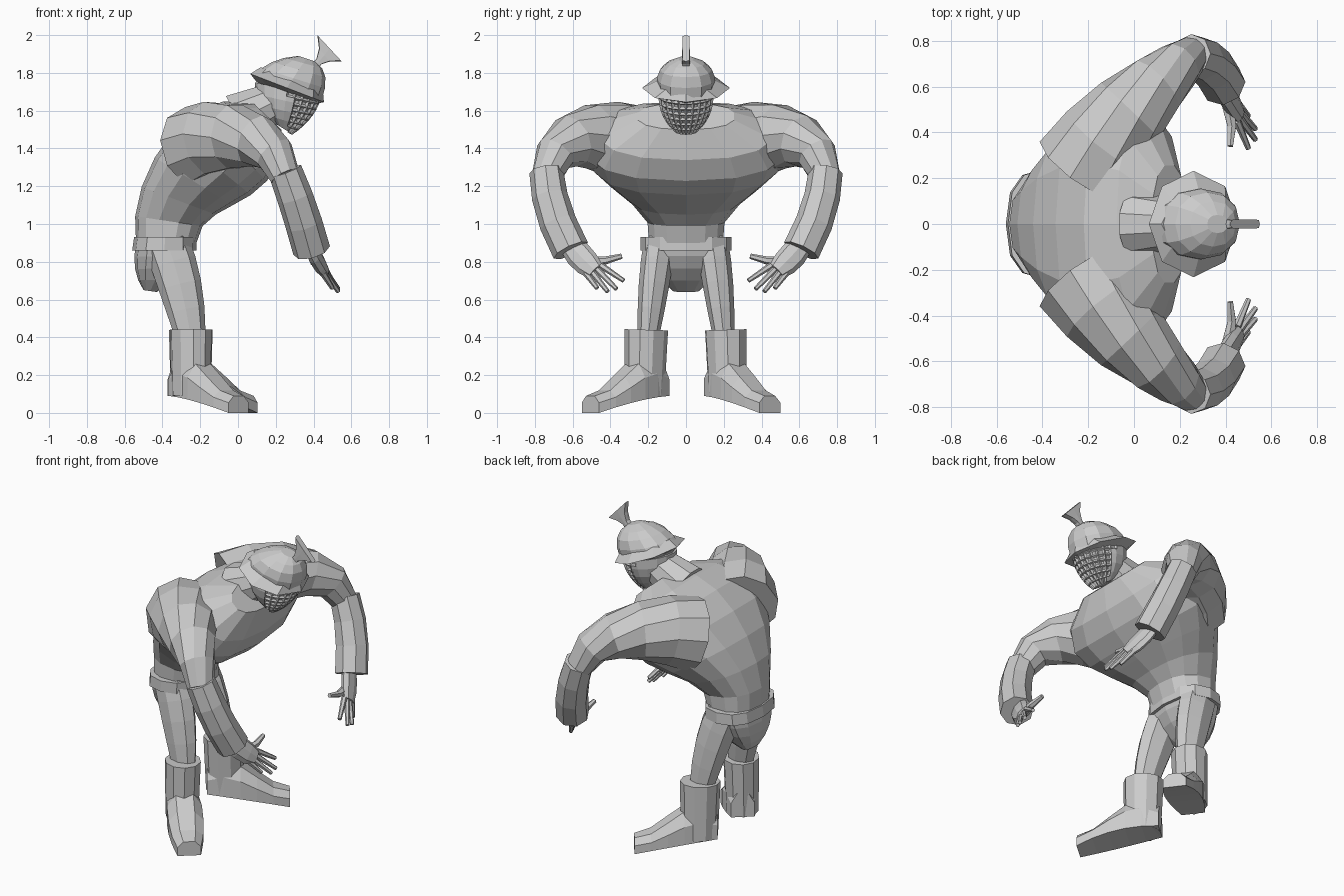
import bpy, bmesh
from math import sin, cos, tau, copysign
from mathutils import Vector

default_cube = bpy.data.objects.get("Cube")
if default_cube:
    bpy.data.objects.remove(default_cube)

GREY = (0.6, 0.6, 0.6, 1)
grey = bpy.data.materials.new("plain grey")
grey.use_nodes = True
grey.diffuse_color = GREY
grey.node_tree.nodes["Principled BSDF"].inputs["Base Color"].default_value = GREY


def curve(t, *controls):
    """Point on a Bezier curve of any degree; controls are numbers or vectors."""
    while len(controls) > 1:
        controls = [a * (1 - t) + b * t for a, b in zip(controls, controls[1:])]
    return controls[0]


def steps(count):
    return [i / (count - 1) for i in range(count)]


def oval(centre, across, along, sides, power=2):
    """Ring of points; a higher power gives a squarer outline."""
    def shape(value):
        return copysign(abs(value) ** (2 / power), value)
    angles = [tau * i / sides for i in range(sides)]
    return [centre + across * shape(cos(a)) + along * shape(sin(a)) for a in angles]


def loft(name, rings, keep=None):
    """Skin equal rings into a flat shaded object; keep selects faces of an open shell."""
    bm = bmesh.new()
    rows = [[bm.verts.new(point) for point in ring] for ring in rings]
    for low, high in zip(rows, rows[1:]):
        for i in range(len(low)):
            bm.faces.new((low[i - 1], low[i], high[i], high[i - 1]))
    bm.faces.new(rows[0])
    bm.faces.new(rows[-1])
    bmesh.ops.recalc_face_normals(bm, faces=bm.faces)
    if keep:
        unwanted = [face for face in bm.faces if not keep(face)]
        bmesh.ops.delete(bm, geom=unwanted, context='FACES')
    mesh = bpy.data.meshes.new(name)
    bm.to_mesh(mesh)
    bm.free()
    mesh.materials.append(grey)
    obj = bpy.data.objects.new(name, mesh)
    bpy.context.collection.objects.link(obj)
    return obj


def body(name, front, back, width, count, sides=12, power=2, keep=None):
    """Loft between a front and a back curve (x, z), with a half width curve."""
    rings = []
    for t in steps(count):
        fx, fz = curve(t, *map(Vector, front))
        bx, bz = curve(t, *map(Vector, back))
        middle = Vector((fx + bx, 0, fz + bz)) / 2
        depth = Vector((fx - bx, 0, fz - bz)) / 2
        rings.append(oval(middle, depth, Vector((0, curve(t, *width), 0)), sides, power))
    return loft(name, rings, keep)


def limb(name, path, count, side=1, wide=(1, 0, 0), flat=1, sides=8):
    """Tube along a curve of x, y, z, radius; wide is the axis of the full radius."""
    samples = [curve(t, *map(Vector, path)) for t in steps(count)]
    points = [Vector((s[0], s[1] * side, s[2])) for s in samples]
    wide = Vector((wide[0], wide[1] * side, wide[2]))
    rings = []
    for i, point in enumerate(points):
        tangent = (points[min(i + 1, count - 1)] - points[max(i - 1, 0)]).normalized()
        across = (wide - tangent * wide.dot(tangent)).normalized()
        radius = samples[i][3]
        rings.append(oval(point, across * radius, tangent.cross(across) * radius * flat, sides))
    return loft(name, rings)


# Hunched torso, belt and briefs
body("torso", front=[(-0.22, 0.9), (-0.2, 1.15), (0.25, 1.05), (0.23, 1.5)],
     back=[(-0.54, 0.9), (-0.6, 1.2), (-0.3, 1.75), (0.08, 1.64)],
     width=[0.2, 0.1, 0.95, 0.26], count=8, sides=14, power=2.4)
body("belt", front=[(-0.22, 0.86), (-0.22, 0.93)], back=[(-0.56, 0.86), (-0.55, 0.93)],
     width=[0.24, 0.24], count=2, power=2.5)
body("briefs", front=[(-0.23, 0.9), (-0.24, 0.76), (-0.43, 0.64)],
     back=[(-0.54, 0.9), (-0.57, 0.75), (-0.5, 0.65)],
     width=[0.23, 0.2, 0.07], count=5, power=2.5)

# Neck, head and the barred face grille wrapped around its front
limb("neck", [(0, 0, 1.55, 0.15), (0.24, 0, 1.67, 0.1)], count=2, wide=(0, 1, 0), sides=10)
head_shape = dict(front=[(0.43, 1.67), (0.4, 1.56), (0.28, 1.48)],
                  back=[(0.09, 1.75), (0.08, 1.62), (0.2, 1.53)],
                  width=[0.14, 0.15, 0.06])
body("head", **head_shape, count=5, sides=16)
grille = body("face_grille", **head_shape, count=8, sides=24,
              keep=lambda face: len(face.verts) == 4 and face.normal.x > 0.1)
bars = grille.modifiers.new("bars", 'WIREFRAME')
bars.thickness = 0.02

# Helmet dome, flared pointed brim and fan crest
body("helmet_dome", front=[(0.44, 1.65), (0.5, 1.8), (0.41, 1.86)],
     back=[(0.08, 1.78), (0.16, 1.88), (0.32, 1.89)],
     width=[0.15, 0.18, 0.04], count=5, power=2.2)
body("helmet_brim", front=[(0.43, 1.64), (0.47, 1.62), (0.45, 1.7)],
     back=[(0.1, 1.75), (0.02, 1.8), (0.12, 1.83)],
     width=[0.13, 0.33, 0.14], count=3, sides=8)
body("helmet_crest", front=[(0.42, 1.82), (0.44, 1.87), (0.55, 1.86)],
     back=[(0.38, 1.84), (0.45, 1.88), (0.42, 2)],
     width=[0.02, 0.02], count=4, sides=8, power=8)

# Limbs; each foot has its own toe direction
palm_axis = (0, 0.8, -0.6)
for label, side, toe in (("left", 1, (0.8, 0.6, 0)), ("right", -1, (0.65, 0.76, 0))):
    limb(label + "_arm", [(-0.22, 0.24, 1.4, 0.23), (-0.1, 0.45, 1.5, 0.2),
                          (0.2, 0.7, 1.5, 0.12), (0.25, 0.74, 1.25, 0.08)],
         count=6, side=side, sides=10)
    limb(label + "_forearm_cuff", [(0.25, 0.74, 1.28, 0.09), (0.33, 0.73, 1.08, 0.1),
                                   (0.39, 0.61, 0.86, 0.1)], count=4, side=side)
    limb(label + "_leg", [(-0.38, 0.14, 0.9, 0.12), (-0.3, 0.17, 0.7, 0.13),
                          (-0.25, 0.2, 0.4, 0.08)], count=5, side=side, flat=0.7)
    limb(label + "_boot_shaft", [(-0.25, 0.21, 0.44, 0.12), (-0.25, 0.22, 0.09, 0.11)],
         count=2, side=side, wide=toe, flat=0.9, sides=10)

    # Hand with four fanned fingers and a thumb
    limb(label + "_palm", [(0.37, 0.62, 0.9, 0.06), (0.42, 0.54, 0.8, 0.09),
                           (0.46, 0.48, 0.75, 0.05)],
         count=4, side=side, wide=palm_axis, flat=0.5)
    for finger, t in enumerate(steps(4), start=1):
        knuckle = curve(t, Vector((0.45, 0.45, 0.78, 0.018)), Vector((0.45, 0.53, 0.74, 0.018)))
        tip = curve(t, Vector((0.5, 0.33, 0.7, 0.012)), Vector((0.57, 0.38, 0.61, 0.012)),
                    Vector((0.5, 0.47, 0.66, 0.012)))
        limb(f"{label}_finger_{finger}", [knuckle, tip], count=2, side=side,
             wide=palm_axis, sides=6)
    limb(label + "_thumb", [(0.41, 0.52, 0.8, 0.03), (0.44, 0.42, 0.8, 0.02),
                            (0.42, 0.34, 0.83, 0.014)],
         count=3, side=side, wide=(0, 0, 1), sides=6)

    # Boxy foot, its height and width following curves from heel to toe
    forward = Vector((toe[0], toe[1] * side, 0))
    across = Vector((-forward.y, forward.x, 0))
    ankle = Vector((-0.25, 0.21 * side, 0))
    outline = ((-1, 0), (1, 0), (1, 0.6), (0.5, 1), (-0.5, 1), (-1, 0.6))
    rings = []
    for t in steps(6):
        low = curve(t, 0.09, 0.08, 0)
        high = curve(t, 0.24, 0.42, 0.08, 0.09)
        half = curve(t, 0.07, 0.14, 0.07)
        spot = ankle + forward * curve(t, -0.1, 0.39)
        rings.append([spot + across * half * u + Vector((0, 0, curve(v, low, high)))
                      for u, v in outline])
    loft(label + "_foot", rings)
